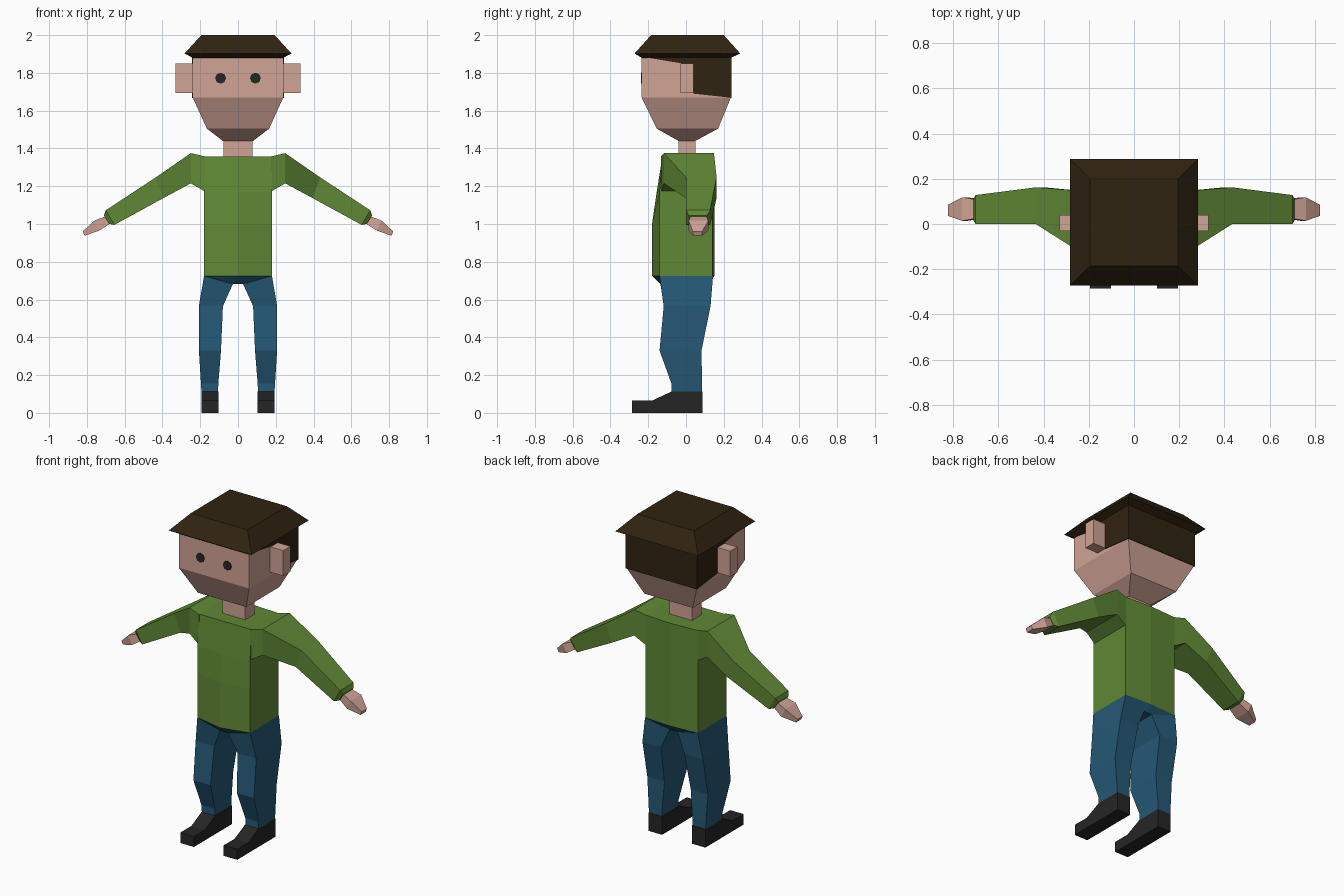
import bpy
import bmesh
from mathutils import Vector

cube = bpy.data.objects.get("Cube")
if cube:
    bpy.data.objects.remove(cube, do_unlink=True)


def material(name, r, g, b):
    m = bpy.data.materials.new(name)
    m.use_nodes = True
    m.diffuse_color = (r, g, b, 1)
    m.node_tree.nodes["Principled BSDF"].inputs["Base Color"].default_value = (r, g, b, 1)
    return m


skin = material("skin", 0.63, 0.37, 0.305)
green = material("shirt green", 0.117, 0.25, 0.036)
blue = material("trouser blue", 0.018, 0.098, 0.181)
brown = material("hair brown", 0.03, 0.017, 0.0056)
black = material("shoe black", 0.0185, 0.0185, 0.0185)


def finish(name, bm, mat):
    bmesh.ops.recalc_face_normals(bm, faces=bm.faces)
    mesh = bpy.data.meshes.new(name)
    bm.to_mesh(mesh)
    bm.free()
    mesh.materials.append(mat)
    obj = bpy.data.objects.new(name, mesh)
    bpy.context.collection.objects.link(obj)
    return obj


def loft(name, sections, mat, side=1):
    """Skin a row of matching sections and close both ends."""
    bm = bmesh.new()
    rings = [[bm.verts.new((x * side, y, z)) for x, y, z in s] for s in sections]
    for a, b in zip(rings, rings[1:]):
        for i in range(len(a)):
            j = (i + 1) % len(a)
            bm.faces.new((a[i], a[j], b[j], b[i]))
    bm.faces.new(rings[0])
    bm.faces.new(rings[-1])
    return finish(name, bm, mat)


def hull(name, points, mat):
    bm = bmesh.new()
    verts = [bm.verts.new(p) for p in points]
    bmesh.ops.convex_hull(bm, input=verts)
    return finish(name, bm, mat)


def rect(x0, x1, y0, y1, z):
    return [(x0, y0, z), (x1, y0, z), (x1, y1, z), (x0, y1, z)]


def wide(w, y0, y1, z):
    return rect(-w, w, y0, y1, z)


def slanted(top, bottom, y0, y1):
    """Cross-section of a limb running sideways; top and bottom are (x, z)."""
    (tx, tz), (bx, bz) = top, bottom
    return [(tx, y0, tz), (tx, y1, tz), (bx, y1, bz), (bx, y0, bz)]


def profile(name, points, x0, x1, mat, side=1):
    """Extrude a (y, z) outline from x0 to x1."""
    return loft(name, [[(x, y, z) for y, z in points] for x in (x0, x1)], mat, side)


# Head and neck
loft("head", [wide(0.08, -0.04, 0.05, 1.44), wide(0.165, -0.155, 0.17, 1.505),
              wide(0.24, -0.235, 0.238, 1.67), wide(0.24, -0.235, 0.238, 1.89)], skin)
loft("neck", [wide(0.077, -0.04, 0.05, 1.34), wide(0.077, -0.04, 0.05, 1.45)], skin)

# Hair: overhanging cap, plus the hair on the sides and back of the head
loft("hair_cap", [wide(0.24, -0.235, 0.238, 1.88), wide(0.283, -0.272, 0.287, 1.903),
                  wide(0.194, -0.185, 0.2, 2.0)], brown)
profile("hair_back", [(-0.232, 1.885), (0.04, 1.84), (0.04, 1.69),
                      (0.242, 1.668), (0.242, 1.89)], -0.244, 0.244, brown)


# Torso with a folded centre line front and back
def torso_ring(z, mid, edge):
    return [(-0.18, edge, z), (0, mid, z), (0.18, edge, z),
            (0.18, 0.14, z), (0, 0.15, z), (-0.18, 0.14, z)]


hem = torso_ring(0.725, -0.18, -0.14)
loft("shirt_body", [hem, torso_ring(1.0, -0.18, -0.14), torso_ring(1.17, -0.155, -0.14),
                    torso_ring(1.358, -0.125, -0.125)], green)

# Pelvis closes the space between the legs
hull("pelvis", hem + wide(0.027, -0.135, 0.12, 0.682), blue)

for side, label in ((1, "left"), (-1, "right")):
    # Sleeve from the shoulder to the cuff
    loft(label + "_sleeve", [
        slanted((0.175, 1.358), (0.175, 1.172), -0.132, 0.14),
        slanted((0.25, 1.375), (0.25, 1.215), -0.117, 0.148),
        slanted((0.435, 1.247), (0.395, 1.137), 0.0, 0.162),
        slanted((0.7, 1.073), (0.655, 0.995), 0.0, 0.128),
        slanted((0.71, 1.045), (0.68, 1.0), 0.015, 0.112)], green, side)
    # Hand
    loft(label + "_hand", [
        slanted((0.698, 1.042), (0.675, 1.003), 0.025, 0.108),
        slanted((0.76, 1.018), (0.735, 0.965), 0.014, 0.118),
        slanted((0.822, 0.96), (0.812, 0.938), 0.036, 0.085)], skin, side)
    # Trouser leg, with a tilted hip section
    hip = [(0.027, -0.135, 0.682), (0.18, -0.14, 0.725),
           (0.18, 0.143, 0.725), (0.027, 0.12, 0.682)]
    loft(label + "_trouser_leg", [
        hip,
        rect(0.08, 0.207, -0.118, 0.13, 0.565),
        rect(0.09, 0.207, -0.14, 0.082, 0.33),
        rect(0.104, 0.196, -0.077, 0.085, 0.155),
        rect(0.106, 0.193, -0.077, 0.085, 0.1)], blue, side)
    # Shoe
    profile(label + "_shoe", [(0.088, 0), (0.088, 0.113), (-0.077, 0.113),
                              (-0.18, 0.065), (-0.285, 0.065), (-0.285, 0)],
            0.102, 0.194, black, side)
    # Ear
    loft(label + "_ear", [rect(0.23, 0.33, -0.03, 0.04, z) for z in (1.693, 1.85)],
         skin, side)
    # Eye, a thin eight-sided disc on the face
    bm = bmesh.new()
    bmesh.ops.create_cone(bm, cap_ends=True, segments=8, radius1=0.029, radius2=0.029, depth=0.008)
    for v in bm.verts:
        x, y, z = v.co
        v.co = Vector((side * 0.092 + x, -0.235 + z, 1.772 + y))
    finish(label + "_eye", bm, black)
